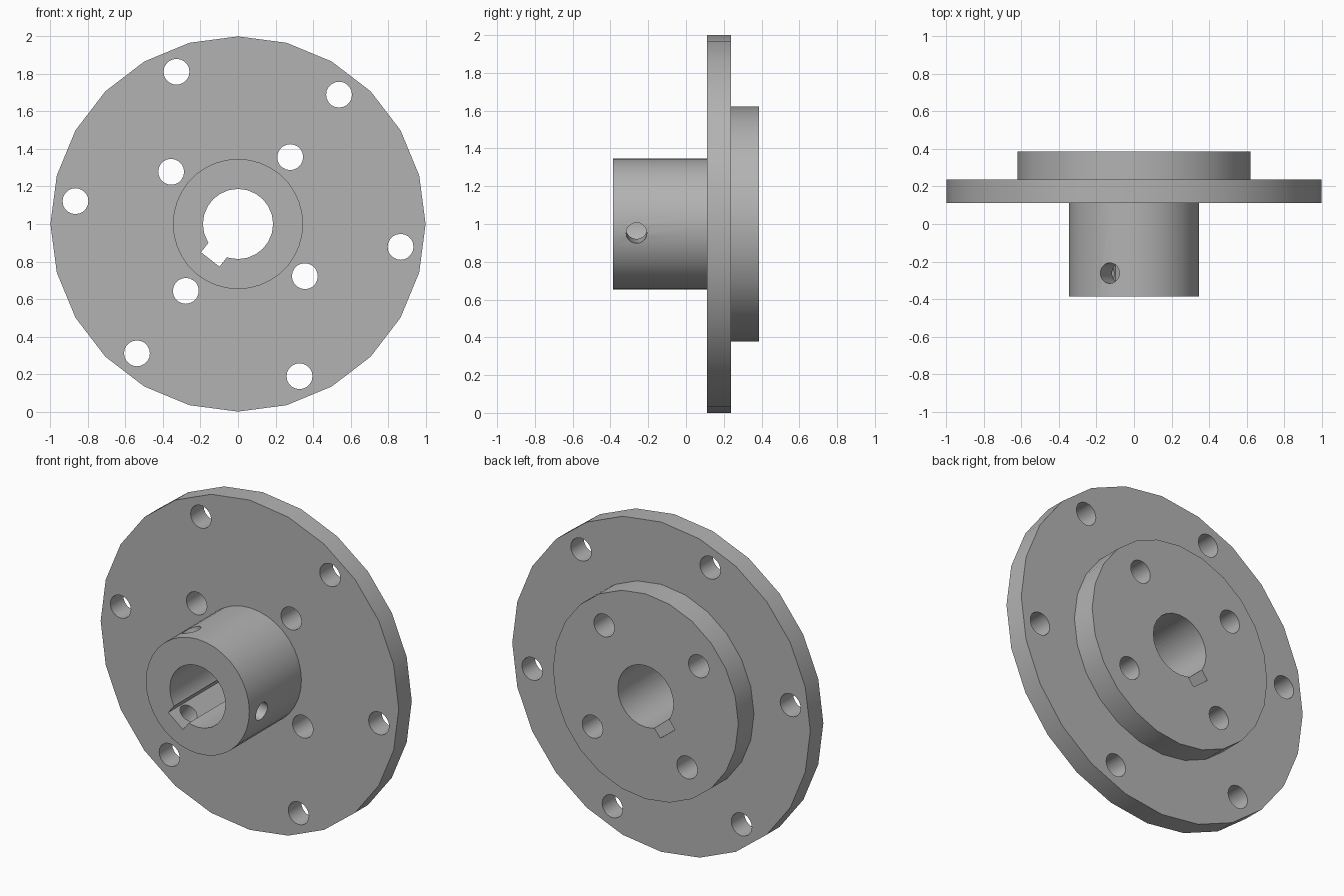
import bpy
import math
from mathutils import Matrix, Vector

cube = bpy.data.objects.get("Cube")
if cube:
    bpy.data.objects.remove(cube, do_unlink=True)

CENTRE_Z = 1.0
TURN = 52  # rotation of the hole pattern, degrees

steel = bpy.data.materials.new("grey steel")
steel.use_nodes = True
GREY = (0.45, 0.45, 0.45, 1)
steel.diffuse_color = GREY
steel.node_tree.nodes["Principled BSDF"].inputs["Base Color"].default_value = GREY


def radial(angle):
    a = math.radians(angle)
    return Vector((math.cos(a), 0, math.sin(a)))


def cylinder(name, start, end, radius, sides):
    """Cylinder between two points given relative to the shaft centre."""
    axis = end - start
    rot = axis.to_track_quat('Z', 'Y').to_euler()
    mid = (start + end) / 2 + Vector((0, 0, CENTRE_Z))
    bpy.ops.mesh.primitive_cylinder_add(vertices=sides, radius=radius,
                                        depth=axis.length, location=mid, rotation=rot)
    obj = bpy.context.object
    obj.name = name
    return obj


def disc(name, y0, y1, radius, sides, at=Vector((0, 0, 0))):
    return cylinder(name, at + Vector((0, y0, 0)), at + Vector((0, y1, 0)), radius, sides)


def combine(target, other, operation):
    other.hide_render = True
    mod = target.modifiers.new(other.name, 'BOOLEAN')
    mod.operation = operation
    mod.solver = 'EXACT'
    mod.object = other
    bpy.context.view_layer.objects.active = target
    bpy.ops.object.modifier_apply(modifier=mod.name)
    bpy.data.objects.remove(other, do_unlink=True)


# Flange plate, rear boss and front hub fused into one body
flange = disc("flanged_hub", 0.112, 0.237, 1.0, 24)
combine(flange, disc("rear_boss", 0.15, 0.387, 0.622, 24), 'UNION')
combine(flange, disc("front_hub", -0.387, 0.2, 0.347, 36), 'UNION')

# Shaft bore and keyway
combine(flange, disc("bore", -0.6, 0.6, 0.187, 24), 'DIFFERENCE')
key_dir = radial(TURN + 180)
bpy.ops.mesh.primitive_cube_add(size=1)
key = bpy.context.object
key.name = "keyway"
key.matrix_world = (Matrix.Translation(key_dir * 0.17 + Vector((0, 0, CENTRE_Z)))
                    @ Matrix.Rotation(-math.radians(TURN + 180), 4, 'Y')
                    @ Matrix.Diagonal((0.14, 1.2, 0.125, 1)))
bpy.context.view_layer.update()
combine(flange, key, 'DIFFERENCE')

# Bolt holes: outer ring of six, inner ring of four
for count, ring in ((6, 0.875), (4, 0.452)):
    for i in range(count):
        spot = radial(TURN + i * 360 / count) * ring
        combine(flange, disc("bolt_hole", -0.05 if ring > 0.5 else 0.05, 0.6, 0.069, 20, spot),
                'DIFFERENCE')

# Three set-screw holes through the hub wall
for i in range(3):
    d = radial(TURN + 60 + i * 120)
    offset = Vector((0, -0.262, 0))
    combine(flange, cylinder("screw_hole", offset + d * 0.08, offset + d * 0.5, 0.055, 20),
            'DIFFERENCE')

# Finish
flange.data.materials.clear()
flange.data.materials.append(steel)
for face in flange.data.polygons:
    face.material_index = 0
bpy.ops.object.select_all(action='DESELECT')
flange.select_set(True)
bpy.context.view_layer.objects.active = flange
bpy.ops.object.shade_smooth_by_angle(angle=math.radians(30))
